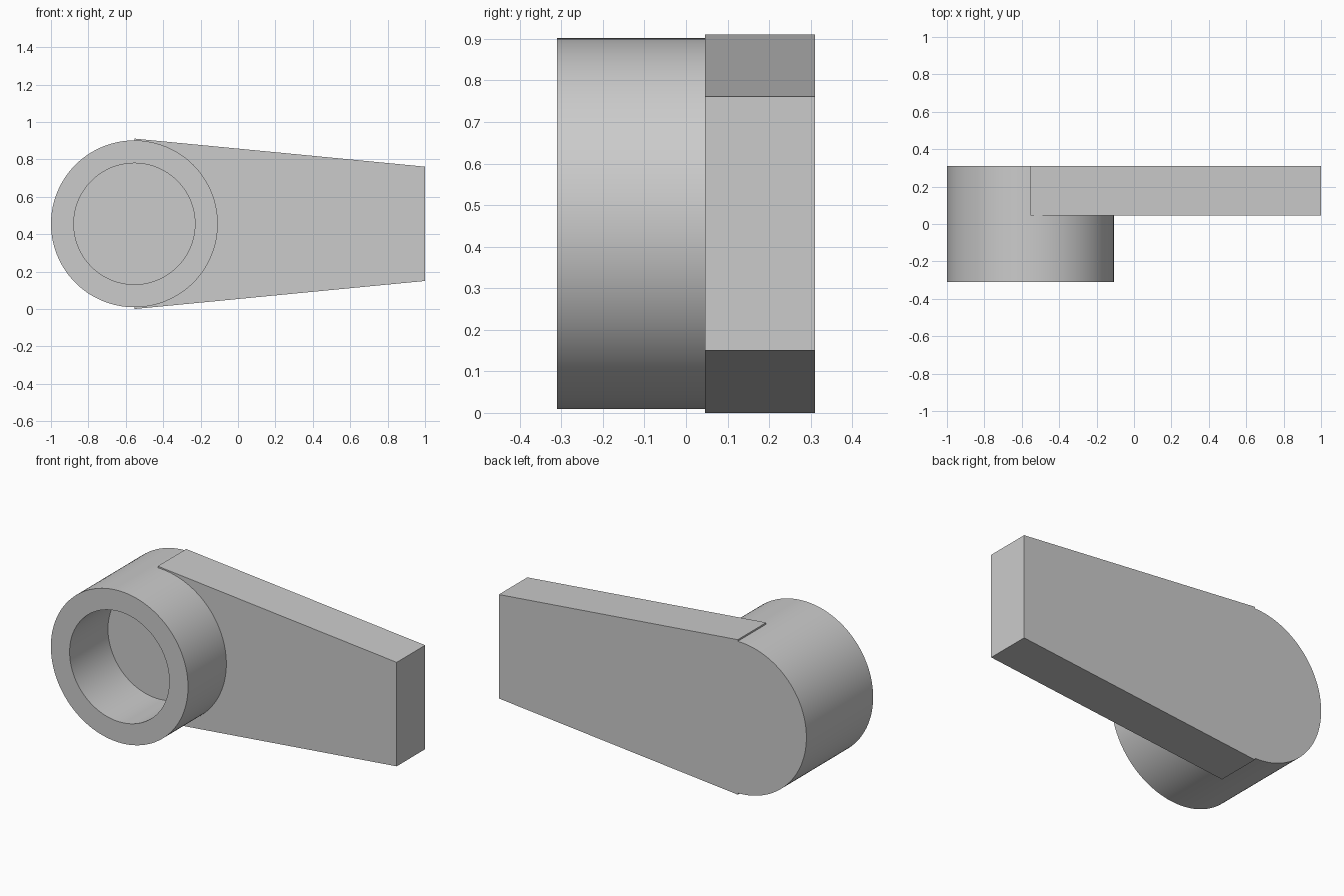
import bpy, bmesh
from math import cos, sin, pi, radians

cube = bpy.data.objects.get("Cube")
if cube:
    bpy.data.objects.remove(cube, do_unlink=True)

CX, CZ = -0.554, 0.4555          # ring axis
R_OUT, R_IN = 0.446, 0.324
FRONT, MID, BACK = -0.31, 0.046, 0.31
SEGMENTS = 128

grey = bpy.data.materials.new("plain grey")
grey.use_nodes = True
colour = (0.6, 0.6, 0.6, 1)
grey.diffuse_color = colour
grey.node_tree.nodes["Principled BSDF"].inputs["Base Color"].default_value = colour


def arc(radius, y, start, end, steps):
    return [(CX + radius * cos(start + (end - start) * i / steps), y,
             CZ + radius * sin(start + (end - start) * i / steps))
            for i in range(steps + 1)]


def finish(name, bm):
    bmesh.ops.recalc_face_normals(bm, faces=bm.faces)
    mesh = bpy.data.meshes.new(name)
    bm.to_mesh(mesh)
    bm.free()
    mesh.materials.append(grey)
    obj = bpy.data.objects.new(name, mesh)
    bpy.context.collection.objects.link(obj)
    bpy.ops.object.select_all(action='DESELECT')
    obj.select_set(True)
    bpy.context.view_layer.objects.active = obj
    bpy.ops.object.shade_smooth_by_angle(angle=radians(30))


# Tapered arm with a round end; small steps where the taper meets the round
outline = arc(R_OUT, MID, pi / 2, 3 * pi / 2, SEGMENTS // 2)
outline += [(CX, MID, 0), (1, MID, 0.15), (1, MID, 0.761), (CX, MID, 2 * CZ)]
bm = bmesh.new()
face = bm.faces.new([bm.verts.new(p) for p in outline])
result = bmesh.ops.extrude_face_region(bm, geom=[face], use_keep_orig=True)
moved = [v for v in result["geom"] if isinstance(v, bmesh.types.BMVert)]
bmesh.ops.translate(bm, vec=(0, BACK - MID, 0), verts=moved)
finish("tapered_arm", bm)

# Ring standing on the front of the arm, open at the hidden joint
bm = bmesh.new()
loops = [[bm.verts.new(p) for p in arc(r, y, 0, 2 * pi, SEGMENTS)[:-1]]
         for r, y in ((R_IN, MID), (R_IN, FRONT), (R_OUT, FRONT), (R_OUT, MID))]
for a, b in zip(loops, loops[1:]):
    for i in range(SEGMENTS):
        j = (i + 1) % SEGMENTS
        bm.faces.new((a[i], a[j], b[j], b[i]))
finish("bearing_ring", bm)
